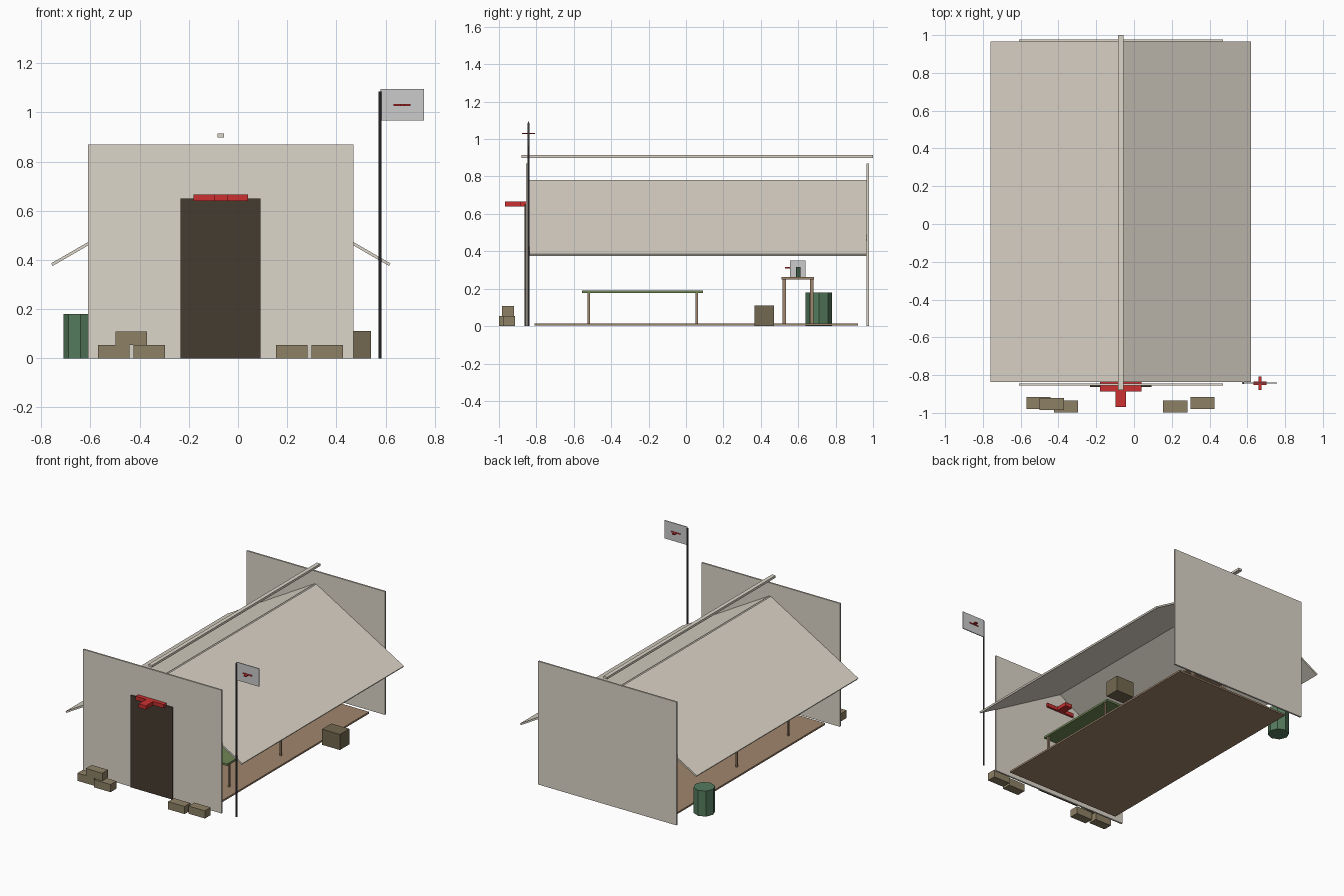
import bpy
from math import radians

if "Cube" in bpy.data.objects:
    bpy.data.objects.remove(bpy.data.objects["Cube"])


def material(name, rgb):
    m = bpy.data.materials.new(name)
    m.diffuse_color = (*rgb, 1)
    m.use_nodes = True
    m.node_tree.nodes["Principled BSDF"].inputs["Base Color"].default_value = m.diffuse_color
    return m


CANVAS = material("canvas", (0.72, 0.67, 0.58))
DARK = material("dark_opening", (0.06, 0.045, 0.03))
RED = material("red", (0.6, 0.03, 0.03))
BAG = material("sandbag", (0.27, 0.22, 0.13))
CRATE = material("crate_wood", (0.17, 0.14, 0.08))
WOOD = material("wood", (0.35, 0.24, 0.15))
GREEN = material("cot_green", (0.16, 0.24, 0.09))
DRUM = material("drum_green", (0.09, 0.2, 0.11))
METAL = material("dark_metal", (0.06, 0.06, 0.07))
WHITE = material("white", (0.8, 0.8, 0.82))
CX = -0.07  # tent centre line


def box(name, x, y, z, mat, tilt=0):
    """Box from (min, max) ranges, optionally tilted about y."""
    bpy.ops.mesh.primitive_cube_add(
        size=1, location=[(r[0] + r[1]) / 2 for r in (x, y, z)], rotation=(0, tilt, 0))
    o = bpy.context.object
    o.name = name
    o.scale = [r[1] - r[0] for r in (x, y, z)]
    o.data.materials.append(mat)
    return o


def cylinder(name, x, y, z, r, mat, sides=8):
    bpy.ops.mesh.primitive_cylinder_add(
        vertices=sides, radius=r, depth=z[1] - z[0], location=(x, y, (z[0] + z[1]) / 2))
    o = bpy.context.object
    o.name = name
    o.data.materials.append(mat)
    return o


def around(c, half):
    return (c - half, c + half)


def flat_cross(name, x, y, z, half, arm, thick):
    """Red cross lying flat."""
    box(name + "_bar", around(x, half), around(y, arm), around(z, thick), RED)
    box(name + "_upright", around(x, arm), around(y, half), around(z, thick), RED)


# Tent shell
box("floor", around(CX, 0.45), (-0.81, 0.92), (0.003, 0.015), WOOD)
box("front_wall", around(CX, 0.54), (-0.856, -0.844), (0, 0.87), CANVAS)
box("back_wall", around(CX, 0.54), (0.966, 0.978), (0, 0.87), CANVAS)
for side, s in (("left", -1), ("right", 1)):
    box(side + "_roof", around(CX + s * 0.345, 0.395), (-0.837, 0.965),
        around(0.578, 0.006), CANVAS, s * radians(30))
box("ridge_pole", around(CX, 0.014), (-0.88, 1.0), (0.898, 0.914), CANVAS)
box("door_opening", (-0.233, 0.092), (-0.864, -0.852), (0, 0.65), DARK)
flat_cross("door_cross", CX, -0.858, 0.652, 0.11, 0.028, 0.013)

# Sandbags
for i, (x, y, z) in enumerate([(-0.505, -0.947, 0), (-0.36, -0.967, 0), (-0.435, -0.952, 0.054),
                               (0.218, -0.967, 0), (0.363, -0.947, 0)]):
    box(f"sandbag_{i + 1}", around(x, 0.064), around(y, 0.032), (z, z + 0.054), BAG)

# Supplies outside
cylinder("drum", -0.64, 0.71, (0, 0.18), 0.07, DRUM)
box("crate", (0.40, 0.54), (0.365, 0.47), (0, 0.11), CRATE)

# Cots along both sides
for side, s in (("left", -1), ("right", 1)):
    c = CX + s * 0.255
    box(side + "_cot_bed", around(c, 0.12), (-0.555, 0.09), (0.176, 0.19), GREEN)
    for i, (dx, y) in enumerate([(-0.11, -0.52), (0.11, -0.52), (-0.11, 0.057), (0.11, 0.057)]):
        box(f"{side}_cot_leg_{i + 1}", around(c + dx, 0.006), around(y, 0.006),
            (0.012, 0.178), WOOD)

# Medical table with kit and bottle
box("table_top", around(CX, 0.15), (0.51, 0.685), (0.25, 0.262), WOOD)
for i, (dx, y) in enumerate([(-0.13, 0.525), (0.13, 0.525), (-0.13, 0.673), (0.13, 0.673)]):
    box(f"table_leg_{i + 1}", around(CX + dx, 0.009), around(y, 0.009), (0.012, 0.252), WOOD)
box("medical_kit", around(CX - 0.03, 0.06), (0.555, 0.64), (0.262, 0.35), WHITE)
flat_cross("kit_cross", CX - 0.03, 0.553, 0.312, 0.025, 0.008, 0.003)
cylinder("bottle", CX + 0.08, 0.6, (0.262, 0.315), 0.012, DRUM)

# Flag
cylinder("flag_pole", 0.578, -0.842, (0, 1.085), 0.006, METAL)
box("flag", (0.58, 0.757), around(-0.842, 0.003), (0.967, 1.094), WHITE)
flat_cross("flag_cross", 0.667, -0.843, 1.03, 0.035, 0.009, 0.0035)
